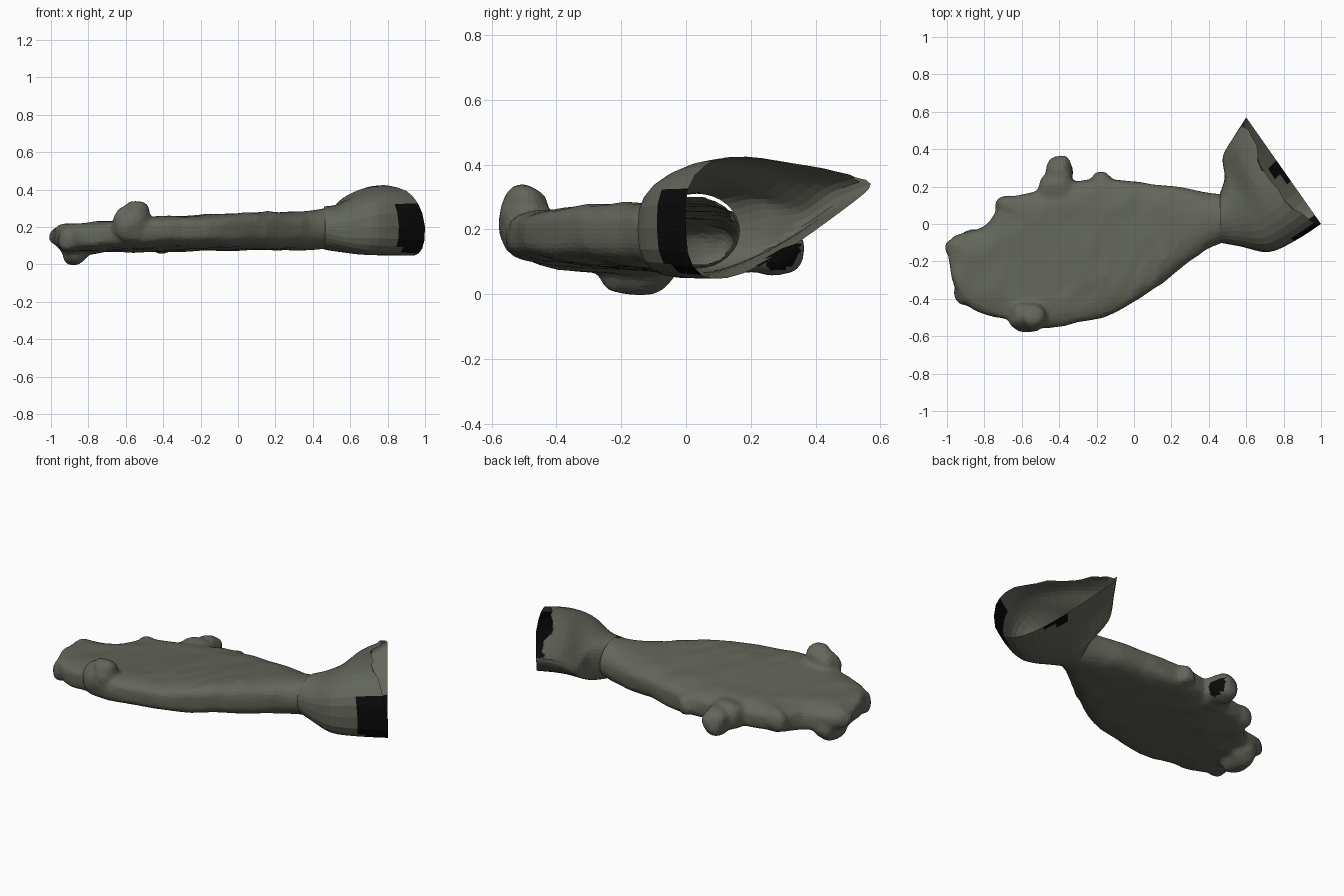
import bpy, bmesh, math, random
from mathutils import Vector, noise

if "Cube" in bpy.data.objects:
    bpy.data.objects.remove(bpy.data.objects["Cube"])

random.seed(4)
N = 32  # points around each ring


def material(name, rgb):
    m = bpy.data.materials.new(name)
    m.diffuse_color = (*rgb, 1)
    m.use_nodes = True
    m.node_tree.nodes["Principled BSDF"].inputs["Base Color"].default_value = m.diffuse_color
    return m


OLIVE = material("olive grey", (0.123, 0.132, 0.102))
BLACK = material("black", (0.003, 0.003, 0.003))


def spow(v, e):
    return math.copysign(abs(v) ** e, v)


def paddle_ring(x, y0, y1, z0, z1, e):
    # rounded flat section, starting at the front edge and going over the top
    pts = []
    for j in range(N):
        a = 2 * math.pi * j / N
        y = (y0 + y1) / 2 - (y1 - y0) / 2 * spow(math.cos(a), e)
        z = (z0 + z1) / 2 + (z1 - z0) / 2 * spow(math.sin(a), e)
        tilt = -0.05 * (y + 0.15) if x < 0.4 else 0
        pts.append(Vector((x, y, z + tilt)))
    return pts


def socket_ring(front, back, mid, lift, h, taper, setback):
    # teardrop section in a slanted upright plane, upper edge set back
    pts = []
    for j in range(N):
        a = 2 * math.pi * j / N
        s = (1 - math.cos(a)) / 2
        x = front[0] + (back[0] - front[0]) * s
        y = front[1] + (back[1] - front[1]) * s
        z = mid + lift * s + (h - taper * s) * spow(math.sin(a), 0.75)
        d = setback * max(0, math.sin(a))
        pts.append(Vector((x - 0.82 * d, y - 0.57 * d, z)))
    return pts


def refine(rings, steps):
    # smooth in-between rings
    out = []
    for i in range(len(rings) - 1):
        p = [rings[max(0, min(len(rings) - 1, k))] for k in (i - 1, i, i + 1, i + 2)]
        for k in range(steps):
            t = k / steps
            row = []
            for a, b, c, d in zip(*p):
                row.append(0.5 * (2 * b + (c - a) * t + (2 * a - 5 * b + 4 * c - d) * t * t
                                  + (3 * b - a - 3 * c + d) * t ** 3))
            out.append(row)
    return out + [[v.copy() for v in rings[-1]]]


def loft(bm, rings, caps):
    vs = [[bm.verts.new(p) for p in r] for r in rings]
    for r0, r1 in zip(vs, vs[1:]):
        for j in range(N):
            k = (j + 1) % N
            bm.faces.new((r0[j], r1[j], r1[k], r0[k]))
    if caps:
        bm.faces.new(vs[0])
        bm.faces.new(vs[-1][::-1])


def finish(bm, name, black_rule):
    me = bpy.data.meshes.new(name)
    for f in bm.faces:
        f.material_index = 1 if black_rule(f.calc_center_median()) else 0
        f.smooth = False
    bm.to_mesh(me)
    bm.free()
    me.materials.append(OLIVE)
    me.materials.append(BLACK)
    ob = bpy.data.objects.new(name, me)
    bpy.context.collection.objects.link(ob)
    return ob


def add_stub(bm, loc, size):
    # worn lump on the paddle edge
    new = bmesh.ops.create_icosphere(bm, subdivisions=3, radius=1)["verts"]
    for v in new:
        p = Vector([spow(c, 0.85) * s for c, s in zip(v.co, size)]) + Vector(loc)
        v.co = p + noise.noise_vector(p * 14) * 0.015


# flat paddle: x, front y, back y, bottom z, top z, section roundness
sections = [
    (-0.99, -0.21, -0.10, 0.13, 0.18, 0.7),
    (-0.96, -0.34, -0.07, 0.09, 0.20, 0.6),
    (-0.90, -0.43, -0.05, 0.06, 0.21, 0.55),
    (-0.78, -0.49, 0.00, 0.06, 0.215, 0.5),
    (-0.68, -0.505, 0.13, 0.07, 0.22, 0.5),
    (-0.50, -0.555, 0.18, 0.075, 0.24, 0.5),
    (-0.30, -0.53, 0.23, 0.08, 0.25, 0.5),
    (-0.10, -0.475, 0.24, 0.08, 0.265, 0.55),
    (0.10, -0.35, 0.21, 0.085, 0.28, 0.6),
    (0.25, -0.235, 0.20, 0.085, 0.285, 0.7),
    (0.38, -0.14, 0.17, 0.085, 0.295, 0.85),
    (0.48, -0.10, 0.16, 0.085, 0.305, 1.0),
]
rings = refine([paddle_ring(*s) for s in sections], 3)
for r in rings[:-4]:
    for v in r:  # slightly worn surface
        v += noise.noise_vector(v * 9) * 0.012
bm = bmesh.new()
loft(bm, rings, True)

# stubs and bumps along the paddle edge
stubs = [
    ((-0.58, -0.495, 0.21), (0.09, 0.08, 0.10)),
    ((-0.54, -0.497, 0.26), (0.068, 0.075, 0.08)),
    ((-0.40, 0.26, 0.135), (0.075, 0.11, 0.08)),
    ((-0.415, 0.19, 0.145), (0.10, 0.09, 0.085)),
    ((-0.17, 0.23, 0.15), (0.05, 0.055, 0.06)),
    ((-0.67, 0.085, 0.14), (0.065, 0.06, 0.07)),
    ((-0.87, -0.15, 0.09), (0.075, 0.12, 0.095)),
    ((-0.94, -0.13, 0.15), (0.065, 0.06, 0.06)),
    ((-0.91, -0.37, 0.14), (0.055, 0.065, 0.065)),
]
for s in stubs:
    add_stub(bm, *s)
bm.normal_update()
raw = finish(bm, "paddle_raw", lambda c: False)

# blend paddle and stubs into one worn, faceted skin
m = raw.modifiers.new("merge", "REMESH")
m.mode = "VOXEL"
m.voxel_size = 0.015
m = raw.modifiers.new("soften", "SMOOTH")
m.factor, m.iterations = 0.5, 4
m = raw.modifiers.new("facets", "DECIMATE")
m.ratio = 0.3
merged = raw.evaluated_get(bpy.context.evaluated_depsgraph_get())
bm = bmesh.new()
bm.from_mesh(merged.to_mesh())
bpy.data.objects.remove(raw)
bm.normal_update()
# open the neck towards the socket
neck_faces = [f for f in bm.faces if f.calc_center_median().x > 0.455 and f.normal.x > 0.6]
bmesh.ops.delete(bm, geom=neck_faces, context="FACES")
finish(bm, "paddle", lambda c: -0.36 < c.x < -0.28 and c.y > 0.255 and c.z < 0.155)

# flared open socket at the narrow end
socket = refine([
    paddle_ring(0.46, -0.10, 0.165, 0.08, 0.31, 1.0),
    socket_ring((0.57, -0.12), (0.485, 0.25), 0.185, 0.02, 0.135, 0.02, 0.0),
    socket_ring((0.72, -0.15), (0.475, 0.36), 0.20, 0.03, 0.205, 0.13, 0.0),
    socket_ring((0.86, -0.09), (0.53, 0.46), 0.205, 0.09, 0.24, 0.17, 0.03),
    socket_ring((1.00, 0.00), (0.60, 0.57), 0.20, 0.14, 0.255, 0.21, 0.07),
], 4)
for j in range(5, 15):  # broken upper rim
    socket[-1][j] += Vector((0.82, 0.57, 0)) * random.uniform(-0.03, 0.025)


def socket_black(c):
    front = c.x > 0.86 and c.y < 0.035 and 0.07 < c.z < 0.32
    floor = c.x > 0.74 and 0.23 < c.y < 0.36 and c.z < 0.19
    return front or floor


bm = bmesh.new()
loft(bm, socket, False)
finish(bm, "socket", socket_black)
